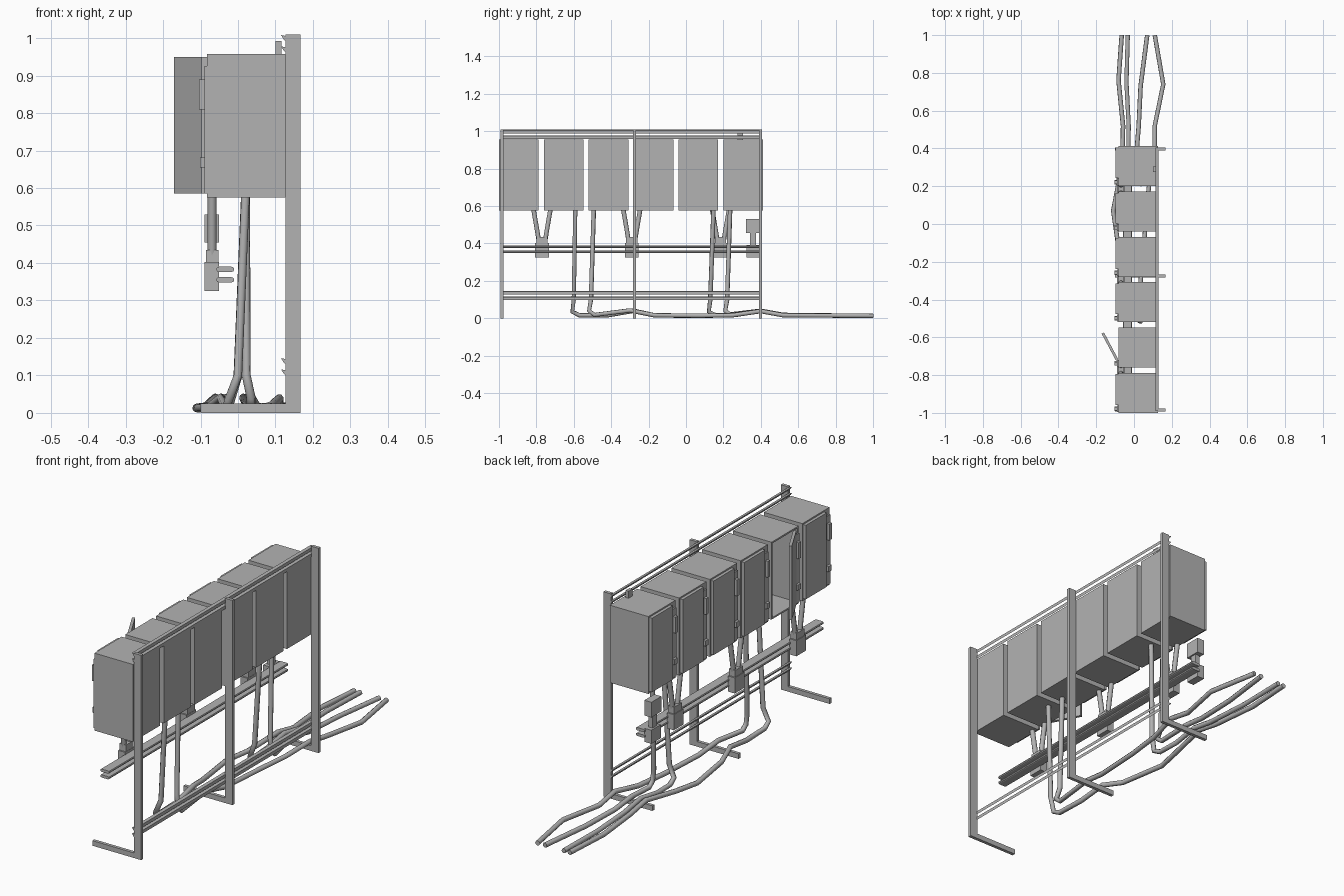
import bpy, bmesh, math
from mathutils import Vector, Matrix

if "Cube" in bpy.data.objects:
    bpy.data.objects.remove(bpy.data.objects["Cube"], do_unlink=True)

grey = bpy.data.materials.new("painted_grey")
GREY = (0.45, 0.45, 0.45, 1)
grey.use_nodes = True
grey.diffuse_color = GREY
grey.node_tree.nodes["Principled BSDF"].inputs["Base Color"].default_value = GREY


def add_object(name, mesh):
    mesh.materials.clear()
    mesh.materials.append(grey)
    ob = bpy.data.objects.new(name, mesh)
    bpy.context.collection.objects.link(ob)
    return ob


def box(name, x, y, z):
    """Box from (min, max) ranges."""
    bm = bmesh.new()
    bmesh.ops.create_cube(bm, size=1)
    size = Vector((x[1] - x[0], y[1] - y[0], z[1] - z[0]))
    mid = Vector((sum(x), sum(y), sum(z))) / 2
    bmesh.ops.transform(bm, verts=bm.verts,
                        matrix=Matrix.Translation(mid) @ Matrix.Diagonal(size).to_4x4())
    mesh = bpy.data.meshes.new(name)
    bm.to_mesh(mesh)
    bm.free()
    return add_object(name, mesh)


def extrude_y(name, profile, y0, y1):
    """Extrude an (x, z) profile along y."""
    bm = bmesh.new()
    face = bm.faces.new([bm.verts.new((x, y0, z)) for x, z in profile])
    out = bmesh.ops.extrude_face_region(bm, geom=[face])
    new = [v for v in out["geom"] if isinstance(v, bmesh.types.BMVert)]
    bmesh.ops.translate(bm, verts=new, vec=(0, y1 - y0, 0))
    bmesh.ops.recalc_face_normals(bm, faces=bm.faces)
    mesh = bpy.data.meshes.new(name)
    bm.to_mesh(mesh)
    bm.free()
    return add_object(name, mesh)


def cable(name, points, radius=0.012):
    """Tube along a polyline, turned into a mesh."""
    curve = bpy.data.curves.new(name, "CURVE")
    curve.dimensions = "3D"
    curve.bevel_depth = radius
    curve.bevel_resolution = 2
    curve.use_fill_caps = True
    spline = curve.splines.new("POLY")
    spline.points.add(len(points) - 1)
    for p, co in zip(spline.points, points):
        p.co = (*co, 1)
    temp = bpy.data.objects.new(name + "_path", curve)
    bpy.context.collection.objects.link(temp)
    bpy.context.view_layer.update()
    mesh = bpy.data.meshes.new_from_object(
        temp.evaluated_get(bpy.context.evaluated_depsgraph_get()))
    bpy.data.objects.remove(temp, do_unlink=True)
    return add_object(name, mesh)


# Cabinets
X0, X1, Z0, Z1 = -0.083, 0.127, 0.575, 0.957
WIDTH, PITCH, WALL, OPEN = 0.212, 0.24, 0.008, 1
for i in range(6):
    y0 = -1 + PITCH * i
    y1 = y0 + WIDTH
    if i == OPEN:
        box("open_cabinet_back", (X1 - WALL, X1), (y0, y1), (Z0, Z1))
        box("open_cabinet_top", (X0, X1), (y0, y1), (Z1 - WALL, Z1))
        box("open_cabinet_floor", (X0, X1), (y0, y1), (Z0, Z0 + WALL))
        box("open_cabinet_side_a", (X0, X1), (y0, y0 + WALL), (Z0, Z1))
        box("open_cabinet_side_b", (X0, X1), (y1 - WALL, y1), (Z0, Z1))
        # Swung door, hinged beside the handle strip
        door = box("open_door", (-0.014, 0), (0, 0.162), (0.585, 0.95))
        door.location = (-0.083, y0 + 0.043, 0)
        door.rotation_euler.z = math.radians(28)
    else:
        box(f"cabinet_{i}", (X0, X1), (y0, y1), (Z0, Z1))
        box(f"door_{i}", (-0.098, X0), (y0 + 0.043, y1 - 0.007), (0.585, 0.95))
    box(f"handle_strip_{i}", (-0.09, X0), (y0 + 0.004, y0 + 0.04), (0.585, 0.925))
    box(f"handle_{i}", (-0.104, -0.09), (y0 + 0.012, y0 + 0.03), (0.81, 0.89))
    box(f"lock_{i}", (-0.102, -0.09), (y0 + 0.01, y0 + 0.034), (0.655, 0.682))

# Frame posts and feet
for i, y in enumerate((-0.985, -0.275, 0.397)):
    box(f"post_{i}", (0.127, 0.167), (y - 0.008, y + 0.008), (0, 1.01))
    box(f"foot_{i}", (-0.1, 0.13), (y - 0.008, y + 0.008), (0, 0.025))

# Frame rails: pairs of slanted strips
for name, z in (("lower_rail", 0.1), ("top_rail", 0.962)):
    for k, dz in enumerate((0, 0.03)):
        b = z + dz
        extrude_y(f"{name}_{k}", [(0.13, b - 0.003), (0.13, b + 0.013),
                                  (0.115, b + 0.016), (0.121, b + 0.006)], -0.99, 0.405)
box("rail_clip", (0.1, 0.116), (0.275, 0.305), (0.957, 0.992))

# Middle rail: two rounded bars
for k, z in enumerate((0.355, 0.383)):
    r = 0.007
    ends = [(-0.017 + r * math.cos(a), z + r * math.sin(a))
            for a in (math.radians(d) for d in range(-90, 91, 45))]
    ends += [(-0.051 - r * math.cos(a), z + r * math.sin(a))
             for a in (math.radians(d) for d in range(90, -91, -45))]
    extrude_y(f"middle_rail_{k}", ends, -0.99, 0.405)

# Junction boxes with paired feeder cables
for i, y in enumerate((-0.77, -0.29, 0.185)):
    box(f"junction_box_{i}", (-0.089, -0.051), (y - 0.037, y + 0.037), (0.325, 0.402))
    box(f"junction_neck_{i}", (-0.086, -0.052), (y - 0.03, y + 0.03), (0.402, 0.435))
    for side in (-1, 1):
        cable(f"feeder_{i}_{side}", [(-0.069, y + side * 0.018, 0.42),
                                     (-0.069, y + side * 0.026, 0.47),
                                     (-0.069, y + side * 0.045, 0.58)])

# End junction box with stem and socket
box("end_junction_box", (-0.089, -0.051), (0.323, 0.397), (0.325, 0.392))
box("end_stem", (-0.08, -0.058), (0.342, 0.375), (0.392, 0.455))
box("end_socket", (-0.089, -0.051), (0.32, 0.397), (0.455, 0.53))

# Main cables: drop from the cabinets, then run along the floor
cable("main_cable_a", [(0.02, -0.592, 0.58), (0.0, -0.6, 0.1), (-0.025, -0.608, 0.035),
                       (-0.03, -0.57, 0.016), (-0.035, -0.42, 0.016), (-0.045, -0.28, 0.04),
                       (-0.075, -0.17, 0.016), (-0.11, 0.07, 0.013), (-0.085, 0.2, 0.016),
                       (-0.06, 0.4, 0.04), (-0.058, 0.52, 0.016), (-0.082, 0.76, 0.015),
                       (-0.065, 1, 0.013)])
cable("main_cable_b", [(0.02, -0.493, 0.58), (0.022, -0.508, 0.1), (0.035, -0.518, 0.04),
                       (0.035, -0.49, 0.018), (0.035, -0.3, 0.042), (0.05, -0.17, 0.016),
                       (0.065, 0.07, 0.014), (0.085, 0.25, 0.016), (0.11, 0.4, 0.038),
                       (0.11, 0.52, 0.016), (0.155, 0.74, 0.015), (0.11, 1, 0.013)])
cable("main_cable_c", [(0.02, 0.147, 0.58), (0.0, 0.13, 0.1), (-0.02, 0.122, 0.035),
                       (-0.025, 0.16, 0.016), (-0.03, 0.27, 0.018), (-0.03, 0.4, 0.04),
                       (-0.028, 0.52, 0.018), (-0.04, 0.75, 0.015), (-0.033, 1, 0.013)])
cable("main_cable_d", [(0.02, 0.236, 0.58), (0.022, 0.22, 0.1), (0.035, 0.21, 0.04),
                       (0.033, 0.24, 0.018), (0.015, 0.4, 0.04), (0.025, 0.52, 0.018),
                       (0.035, 0.73, 0.015), (0.07, 1, 0.013)])
